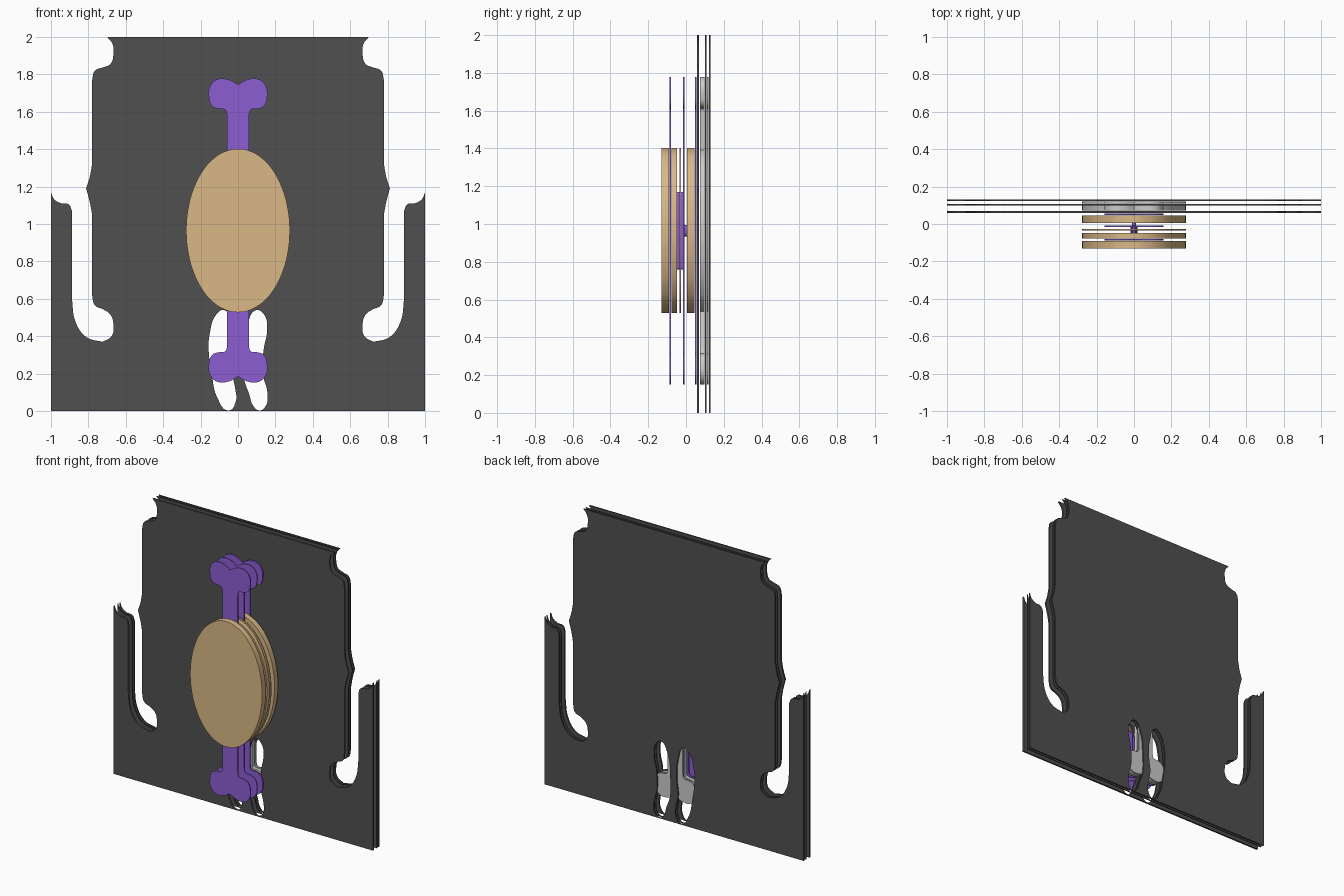
import bpy, math

if "Cube" in bpy.data.objects:
    bpy.data.objects.remove(bpy.data.objects["Cube"])

def material(name, rgb):
    m = bpy.data.materials.new(name)
    m.diffuse_color = (*rgb, 1)
    m.use_nodes = True
    m.node_tree.nodes["Principled BSDF"].inputs["Base Color"].default_value = m.diffuse_color
    return m

charcoal = material("charcoal", (0.08, 0.08, 0.08))
tan = material("tan", (0.70, 0.48, 0.24))
purple = material("purple", (0.26, 0.11, 0.65))

def layer(name, loops, y0, y1, mat=None):
    """Filled closed outlines in x/z, extruded from y0 to y1. Points with a third value are sharp."""
    cu = bpy.data.curves.new(name, 'CURVE')
    cu.dimensions, cu.fill_mode = '2D', 'BOTH'
    cu.resolution_u, cu.extrude = 6, (y1 - y0) / 2
    for pts in loops:
        s = cu.splines.new('BEZIER')
        s.bezier_points.add(len(pts) - 1)
        s.use_cyclic_u = True
        for b, p in zip(s.bezier_points, pts):
            b.co = (p[0], p[1], 0)
            b.handle_left_type = b.handle_right_type = 'VECTOR' if len(p) > 2 else 'AUTO'
    ob = bpy.data.objects.new(name, cu)
    bpy.context.collection.objects.link(ob)
    ob.rotation_euler.x = math.pi / 2
    ob.location.y = (y0 + y1) / 2
    if mat:
        cu.materials.append(mat)
    bpy.ops.object.select_all(action='DESELECT')
    ob.select_set(True)
    bpy.context.view_layer.objects.active = ob
    bpy.ops.object.convert(target='MESH')
    bpy.ops.object.shade_smooth_by_angle(angle=math.radians(25))
    return ob

def mirror_x(half):
    """Close a half outline with its mirrored copy, without doubling centre points."""
    return half + [(-p[0], *p[1:]) for p in reversed(half) if p[0] > 0]

def ellipse(rx, rz, zc, n=24):
    return [(rx * math.cos(2 * math.pi * i / n), zc + rz * math.sin(2 * math.pi * i / n)) for i in range(n)]

# Backing plate outline: notched shoulders and long side slots
plate = mirror_x([
    (0.70, 2, 1), (0.672, 1.965), (0.666, 1.91), (0.682, 1.855), (0.72, 1.838), (0.765, 1.82),
    (0.78, 1.77, 1), (0.78, 1.32, 1), (0.793, 1.25), (0.812, 1.19, 1), (0.793, 1.12), (0.78, 1.05, 1),
    (0.78, 0.62, 1), (0.765, 0.565), (0.72, 0.543), (0.682, 0.515), (0.666, 0.46), (0.676, 0.40),
    (0.725, 0.37, 1), (0.81, 0.395), (0.868, 0.475), (0.888, 0.60, 1), (0.888, 1.07, 1),
    (0.905, 1.105), (0.95, 1.112), (0.985, 1.135), (1, 1.17, 1), (1, 0, 1)])
# Two leg-shaped openings
leg_left = [(-0.075, 0.54), (-0.12, 0.51), (-0.15, 0.42), (-0.157, 0.33), (-0.14, 0.20), (-0.11, 0.07),
            (-0.05, 0.003), (-0.012, 0.05), (-0.015, 0.12), (-0.03, 0.20), (-0.02, 0.30), (-0.03, 0.45)]
leg_right = [(0.10, 0.54), (0.143, 0.51), (0.156, 0.44), (0.136, 0.32), (0.133, 0.20), (0.158, 0.09),
             (0.15, 0.03), (0.115, 0.003), (0.08, 0.03), (0.06, 0.09), (0.033, 0.17), (0.03, 0.30), (0.055, 0.48)]

# Bone: top quarter reflected downward, then mirrored
MID = 0.965
top = [(0, 1.745, 1), (0.05, 1.772), (0.11, 1.774), (0.148, 1.74), (0.156, 1.68), (0.138, 1.63),
       (0.10, 1.615), (0.068, 1.61), (0.058, 1.58, 1)]
bone = mirror_x(top + [(p[0], 2 * MID - p[1], *p[2:]) for p in reversed(top)])
disc = ellipse(0.277, 0.437, MID)

# Three dark plates
for y0, y1 in ((0.058, 0.070), (0.100, 0.108), (0.122, 0.131)):
    layer("backing_plate", [plate, leg_left, leg_right], y0, y1, charcoal)

# Grey spacers between the plates
for y0, y1 in ((0.073, 0.098), (0.110, 0.120)):
    layer("bone_spacer", [bone], y0, y1)
    layer("disc_spacer", [disc], y0, y1)

# Thin purple bones
for y0, y1 in ((-0.088, -0.080), (-0.015, -0.007), (0.047, 0.056)):
    layer("bone_plate", [bone], y0, y1, purple)

# Tan oval discs
for y0, y1 in ((-0.131, -0.090), (-0.078, -0.048), (-0.035, -0.027), (0.006, 0.045)):
    layer("oval_disc", [disc], y0, y1, tan)

# Slim spindle between the inner discs, and its pin
layer("spindle", [ellipse(0.018, 0.205, MID, 12)], -0.050, -0.016, purple)
layer("spindle_pin", [ellipse(0.012, 0.03, MID, 8)], -0.016, 0.005, purple)
